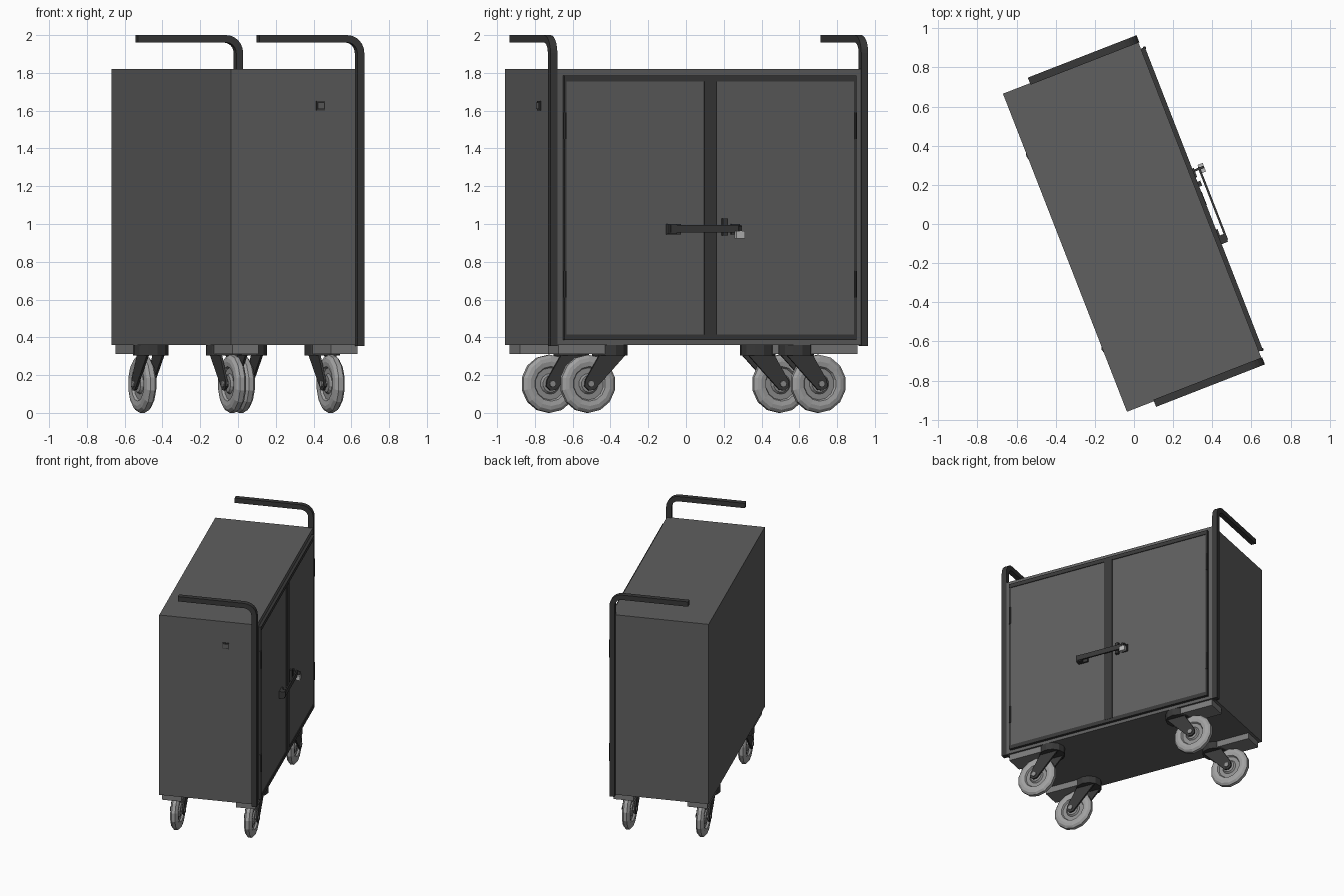
import bpy, bmesh, math
from mathutils import Matrix, Vector

if "Cube" in bpy.data.objects:
    bpy.data.objects.remove(bpy.data.objects["Cube"])

# The cart is built square to the axes (x = depth, doors at +x; y = length), then turned.
TURN = Matrix.Translation((-0.008, -0.0125, 0)) @ Matrix.Rotation(math.radians(21.3), 4, 'Z')


def material(name, v):
    m = bpy.data.materials.new(name)
    m.diffuse_color = (v, v, v, 1)
    m.use_nodes = True
    m.node_tree.nodes["Principled BSDF"].inputs["Base Color"].default_value = m.diffuse_color
    return m


BODY = material("body_grey", 0.115)
DARK = material("dark_metal", 0.04)
PLATE = material("plate_grey", 0.20)
TYRE = material("tyre_grey", 0.36)
RIM = material("rim_grey", 0.28)
STEEL = material("lock_steel", 0.50)


def finish(name, bm, *mats):
    bmesh.ops.recalc_face_normals(bm, faces=bm.faces[:])
    me = bpy.data.meshes.new(name)
    bm.to_mesh(me)
    bm.free()
    for m in mats:
        me.materials.append(m)
    ob = bpy.data.objects.new(name, me)
    ob.matrix_world = TURN
    bpy.context.collection.objects.link(ob)
    return ob


def box(name, mat, x0, x1, y0, y1, z0, z1):
    bm = bmesh.new()
    bmesh.ops.create_cube(bm, size=1)
    for v in bm.verts:
        v.co = Vector(((x0 + x1) / 2 + v.co.x * (x1 - x0),
                       (y0 + y1) / 2 + v.co.y * (y1 - y0),
                       (z0 + z1) / 2 + v.co.z * (z1 - z0)))
    return finish(name, bm, mat)


def cylinder(name, mat, centre, r, depth, axis='Z', sides=12):
    bm = bmesh.new()
    rot = {'Z': Matrix(), 'X': Matrix.Rotation(math.pi / 2, 4, 'Y')}[axis]
    bmesh.ops.create_cone(bm, cap_ends=True, segments=sides, radius1=r, radius2=r,
                          depth=depth, matrix=Matrix.Translation(centre) @ rot)
    return finish(name, bm, mat)


def prism_x(name, mat, x0, x1, outline):
    """Extrude a (y, z) outline along x."""
    bm = bmesh.new()
    f = bm.faces.new([bm.verts.new((x0, y, z)) for y, z in outline])
    ext = bmesh.ops.extrude_face_region(bm, geom=[f])
    for v in ext['geom']:
        if isinstance(v, bmesh.types.BMVert):
            v.co.x = x1
    return finish(name, bm, mat)


def tube(name, mat, path, y, h):
    """Sweep a square section of half-width h along an (x, z) path."""
    bm = bmesh.new()
    rings = []
    for i, p in enumerate(path):
        a, b = Vector(path[max(i - 1, 0)]), Vector(path[min(i + 1, len(path) - 1)])
        t = (b - a).normalized()
        n = Vector((-t.y, t.x)) * h
        p = Vector(p)
        rings.append([bm.verts.new((p.x + s * n.x, y + k * h, p.y + s * n.y))
                      for s, k in ((1, 1), (1, -1), (-1, -1), (-1, 1))])
    for r0, r1 in zip(rings, rings[1:]):
        for j in range(4):
            bm.faces.new((r0[j], r0[(j + 1) % 4], r1[(j + 1) % 4], r1[j]))
    bm.faces.new(rings[0])
    bm.faces.new(rings[-1])
    return finish(name, bm, mat)


def wheel(name, x, y, z, sides=14):
    """Lathe a stepped tyre and rim profile (offset, radius) around the x axis."""
    half = [(0.026, 0.0), (0.026, 0.045), (0.014, 0.055), (0.014, 0.085),
            (0.027, 0.092), (0.031, 0.118), (0.027, 0.138), (0.013, 0.154)]
    prof = half + [(-o, r) for o, r in reversed(half)]
    bm = bmesh.new()
    rings = []
    for o, r in prof:
        rings.append([bm.verts.new((x + o, y + r * math.sin(2 * math.pi * i / sides),
                                    z + r * math.cos(2 * math.pi * i / sides)))
                      for i in range(sides)] if r else [bm.verts.new((x + o, y, z))] * sides)
    for k, (r0, r1) in enumerate(zip(rings, rings[1:])):
        for i in range(sides):
            j = (i + 1) % sides
            quad = list(dict.fromkeys((r0[i], r0[j], r1[j], r1[i])))
            f = bm.faces.new(quad)
            f.material_index = 1 if max(prof[k][1], prof[k + 1][1]) < 0.09 else 0
    return finish(name, bm, TYRE, RIM)


# Cabinet body
box("cabinet_body", BODY, -0.37, 0.37, -0.872, 0.872, 0.36, 1.82)

# Dark door surround, centre strip and the two doors
for n, z in (("bottom", 0.385), ("top", 1.755)):
    box("door_rail_" + n, DARK, 0.365, 0.392, -0.83, 0.83, z, z + 0.031)
box("door_centre_strip", DARK, 0.365, 0.394, -0.035, 0.035, 0.41, 1.76)
for n, s in (("left", -1), ("right", 1)):
    ya, yb = sorted((s * 0.83, s * 0.817))
    box("door_edge_" + n, DARK, 0.365, 0.39, ya, yb, 0.41, 1.76)
    ya, yb = sorted((s * 0.818, s * 0.034))
    box("door_" + n, BODY, 0.365, 0.386, ya, yb, 0.415, 1.756)
    for z in (0.68, 1.52):
        cylinder("door_hinge_" + n, DARK, (0.388, s * 0.826, z), 0.009, 0.14, sides=8)

# Locking bar across the doors, with hinge block, staple, pull and padlock
box("lock_bar", DARK, 0.420, 0.431, -0.24, 0.16, 0.955, 0.995)
box("lock_bar_hinge", DARK, 0.385, 0.426, -0.25, -0.205, 0.947, 1.0)
box("lock_bar_hinge_plate", DARK, 0.385, 0.40, -0.25, -0.17, 0.945, 1.0)
box("lock_staple_plate", DARK, 0.385, 0.40, 0.115, 0.165, 0.945, 1.0)
box("lock_staple", DARK, 0.385, 0.45, 0.145, 0.157, 0.955, 0.99)
box("door_pull", DARK, 0.385, 0.408, 0.065, 0.092, 0.94, 1.03)
box("padlock", STEEL, 0.424, 0.452, 0.125, 0.172, 0.924, 0.962)

# Small switch on the front end
box("end_switch", DARK, 0.112, 0.160, -0.878, -0.871, 1.602, 1.65)
box("end_switch_face", BODY, 0.118, 0.154, -0.886, -0.877, 1.608, 1.644)

# Bent handle at each end
R, TX, TZ = 0.075, 0.355, 1.98
bend = [(TX - R + R * math.cos(a), TZ - R + R * math.sin(a))
        for a in (math.radians(15 * i) for i in range(7))]
for n, s in (("front", -1), ("back", 1)):
    tube("handle_" + n, DARK, [(TX, 0.355)] + bend + [(-0.222, TZ)], s * 0.883, 0.0195)

# Four casters: mounting plate, swivel, fork and wheel, mirrored to each corner
for sx in (-1, 1):
    for sy in (-1, 1):
        tag = ("door" if sx > 0 else "rear") + ("_back" if sy > 0 else "_front")
        x, yw, zw = sx * 0.28, sy * 0.655, 0.154
        xa, xb = sorted((sx * 0.205, sx * 0.355))
        ya, yb = sorted((sy * 0.53, sy * 0.85))
        box("caster_plate_" + tag, PLATE, xa, xb, ya, yb, 0.312, 0.361)
        cylinder("caster_swivel_" + tag, DARK, (x, sy * 0.53, 0.332), 0.095, 0.056)
        for k in (-1, 1):
            outline = [(0.45, 0.315), (0.60, 0.315), (0.685, 0.175), (0.69, 0.14), (0.665, 0.118),
                       (0.635, 0.122)]
            x0 = x + k * 0.044
            prism_x("caster_fork_" + tag, DARK, x0 - 0.006, x0 + 0.006,
                    [(sy * y, z) for y, z in outline])
        cylinder("caster_axle_" + tag, RIM, (x, yw, zw), 0.018, 0.115, 'X', 8)
        wheel("caster_wheel_" + tag, x, yw, zw)
